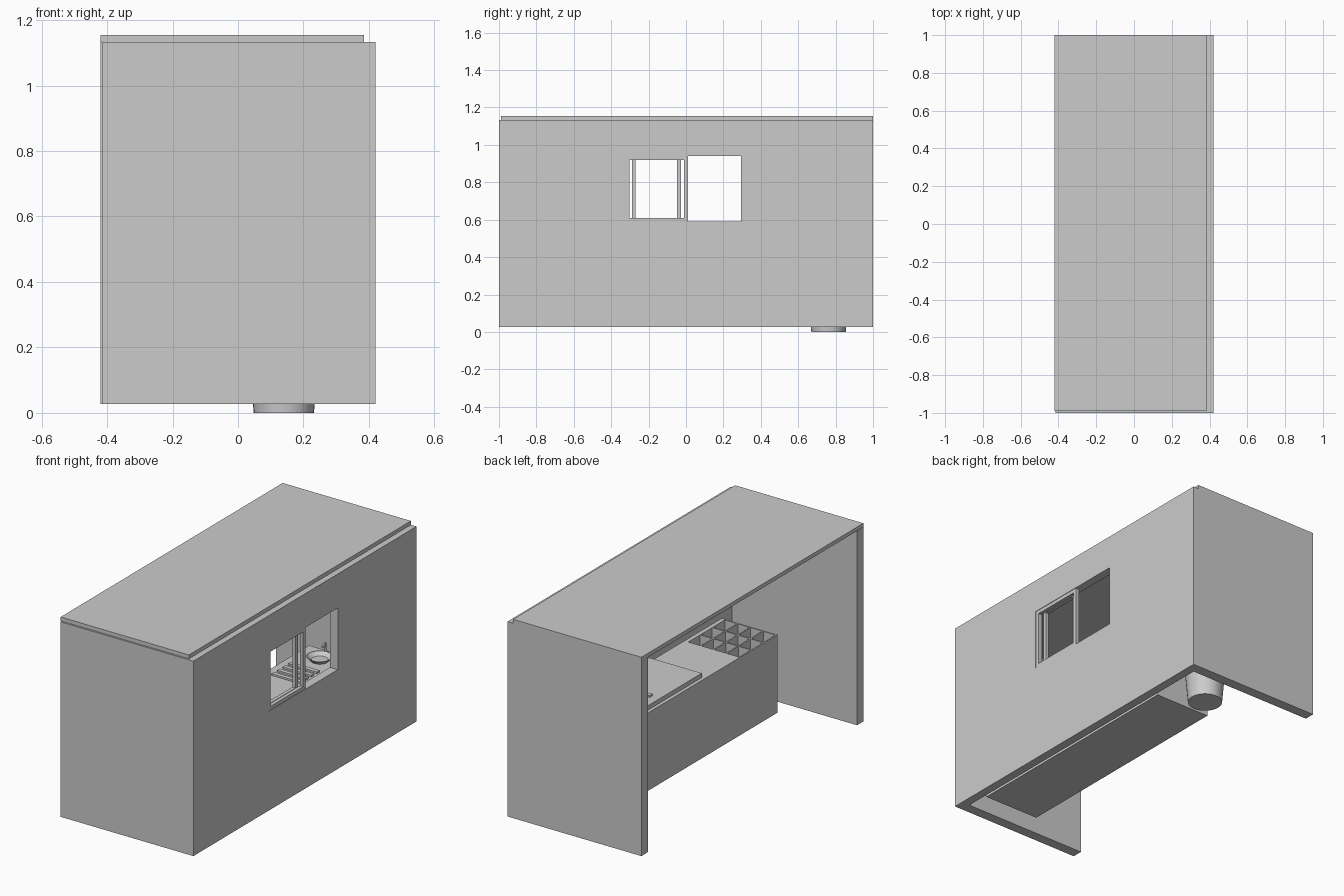
import bpy, bmesh, math
from mathutils import Vector

if "Cube" in bpy.data.objects:
    bpy.data.objects.remove(bpy.data.objects["Cube"])


def finish(name, bm, smooth=False):
    mesh = bpy.data.meshes.new(name)
    bmesh.ops.recalc_face_normals(bm, faces=bm.faces)
    bm.to_mesh(mesh)
    bm.free()
    ob = bpy.data.objects.new(name, mesh)
    bpy.context.collection.objects.link(ob)
    if smooth:
        bpy.context.view_layer.objects.active = ob
        ob.select_set(True)
        bpy.ops.object.shade_smooth_by_angle(angle=math.radians(35))
        ob.select_set(False)
    return ob


def add_box(bm, x, y, z):
    """Box from (min, max) pairs."""
    verts = bmesh.ops.create_cube(bm, size=1)["verts"]
    lo, hi = Vector((x[0], y[0], z[0])), Vector((x[1], y[1], z[1]))
    for v in verts:
        v.co = (lo + hi) / 2 + v.co * (hi - lo)


def boxes(name, *parts):
    bm = bmesh.new()
    for p in parts:
        add_box(bm, *p)
    return finish(name, bm)


def cut(target, *part):
    cutter = boxes(target.name + "_cutter", part)
    mod = target.modifiers.new("cut", "BOOLEAN")
    mod.operation, mod.object, mod.solver = "DIFFERENCE", cutter, "EXACT"
    bpy.context.view_layer.objects.active = target
    bpy.ops.object.modifier_apply(modifier=mod.name)
    bpy.data.objects.remove(cutter)


def lathe(name, profile, center, sides=32):
    bm = bmesh.new()
    vs = [bm.verts.new((r, 0, z)) for r, z in profile]
    es = [bm.edges.new(p) for p in zip(vs, vs[1:])]
    bmesh.ops.spin(bm, geom=vs + es, axis=(0, 0, 1), cent=(0, 0, 0),
                   angle=math.tau, steps=sides)
    bmesh.ops.remove_doubles(bm, verts=bm.verts, dist=1e-5)
    bmesh.ops.translate(bm, verts=bm.verts, vec=center)
    return finish(name, bm, True)


def frame(name, x, y, z, side, rail):
    """Rectangular window sash facing x."""
    inner = (y[0] + side, y[1] - side)
    boxes(name,
          (x, (y[0], y[0] + side), z), (x, (y[1] - side, y[1]), z),
          (x, inner, (z[0], z[0] + rail)), (x, inner, (z[1] - rail, z[1])))


FLOOR, TOP = 0.027, 1.133

# Shell: three walls, open on the left side, and a roof slab
wall = boxes("window_wall", ((0.37, 0.42), (-1, 1), (FLOOR, TOP)))
cut(wall, (0.3, 0.5), (-0.325, 0.295), (0.59, 0.94))
boxes("front_wall", ((-0.415, 0.37), (-1, -0.94), (FLOOR, TOP)))
boxes("back_wall", ((-0.42, 0.37), (0.94, 1), (FLOOR, TOP)))
boxes("roof", ((-0.42, 0.385), (-0.99, 1), (TOP, 1.155)))

# Two sliding sashes pushed to one side of the opening
frame("outer_sash", (0.397, 0.417), (-0.325, 0.01), (0.59, 0.94), 0.022, 0.02)
frame("inner_sash", (0.374, 0.394), (-0.29, -0.027), (0.59, 0.94), 0.02, 0.02)

# Counter cabinet with a recessed tray area
CAB = 0.475
cabinet = boxes("cabinet", ((0, 0.35), (-0.82, 0.615), (0.033, CAB)))
tx, ty, tz = (0.008, 0.325), (-0.812, -0.485), (0.375, CAB)
cut(cabinet, tx, ty, (tz[0], CAB + 0.1))

# Dividers making the tray compartments
bars, t = [], 0.004
for i in (1, 2, 3):
    c = tx[0] + (tx[1] - tx[0]) * i / 4
    bars.append(((c - t, c + t), ty, tz))
for i in (1, 2):
    c = ty[0] + (ty[1] - ty[0]) * i / 3
    bars.append((tx, (c - t, c + t), tz))
boxes("tray_dividers", *bars)

# Countertop slab
boxes("countertop", ((0.02, 0.35), (-0.17, 0.61), (CAB, 0.5)))

# Flat tray with slats beside the basin
slats = [((0.07, 0.25), (0.2 + i * 0.05, 0.225 + i * 0.05), (0.5, 0.51)) for i in range(4)]
boxes("drying_rack", *slats)

# Round basin and its tap
lathe("basin", [(0, 0.5), (0.045, 0.5), (0.07, 0.525), (0.065, 0.525),
                (0.042, 0.507), (0, 0.507)], (0.17, 0.49, 0))
curve = bpy.data.curves.new("tap", "CURVE")
curve.dimensions = "3D"
curve.bevel_depth, curve.bevel_resolution, curve.use_fill_caps = 0.006, 2, True
path = curve.splines.new("POLY")
pts = [(0.14, 0.585, 0.5), (0.14, 0.585, 0.55), (0.145, 0.575, 0.56), (0.155, 0.535, 0.555)]
path.points.add(len(pts) - 1)
for p, co in zip(path.points, pts):
    p.co = (*co, 1)
bpy.context.collection.objects.link(bpy.data.objects.new("tap", curve))

# Tapered bucket standing on the ground
lathe("bucket", [(0, 0), (0.092, 0), (0.115, 0.26), (0.108, 0.26),
                 (0.086, 0.012), (0, 0.012)], (0.14, 0.762, 0))
